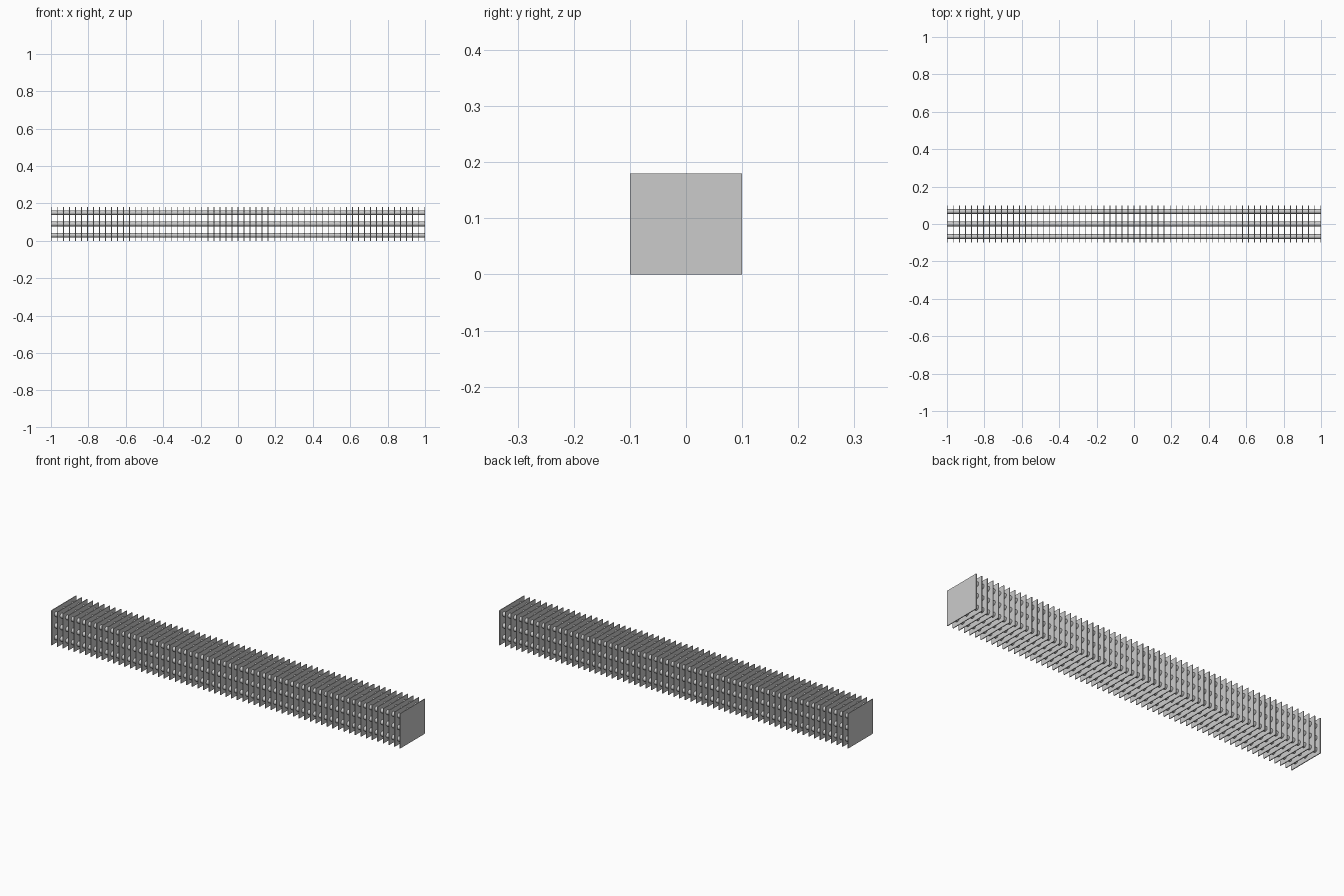
import bpy

if "Cube" in bpy.data.objects:
    bpy.data.objects.remove(bpy.data.objects["Cube"])

FINS = 63
THICK = 0.004
HALF_W, HEIGHT = 0.1, 0.18
TUBE_R = 0.0125

# thin rectangular cooling fins, evenly stacked along x
bpy.ops.mesh.primitive_cube_add(size=1, location=(-1 + THICK / 2, 0, HEIGHT / 2))
fin = bpy.context.object
fin.name = "cooling_fins"
fin.scale = (THICK, 2 * HALF_W, HEIGHT)
bpy.ops.object.transform_apply(location=False, rotation=False, scale=True)
arr = fin.modifiers.new("fin_row", 'ARRAY')
arr.count = FINS
arr.use_relative_offset = False
arr.use_constant_offset = True
arr.constant_offset_displace = ((2 - THICK) / (FINS - 1), 0, 0)

# three by three bundle of tubes running through the fins
for row, z in enumerate((0.03, 0.09, 0.15)):
    for col, y in enumerate((-0.067, 0, 0.067)):
        bpy.ops.mesh.primitive_cylinder_add(vertices=16, radius=TUBE_R, depth=1.998,
                                            location=(0.001, y, z), rotation=(0, 1.5707963, 0))
        tube = bpy.context.object
        tube.name = f"tube_{row}_{col}"
        bpy.ops.object.shade_smooth_by_angle()
